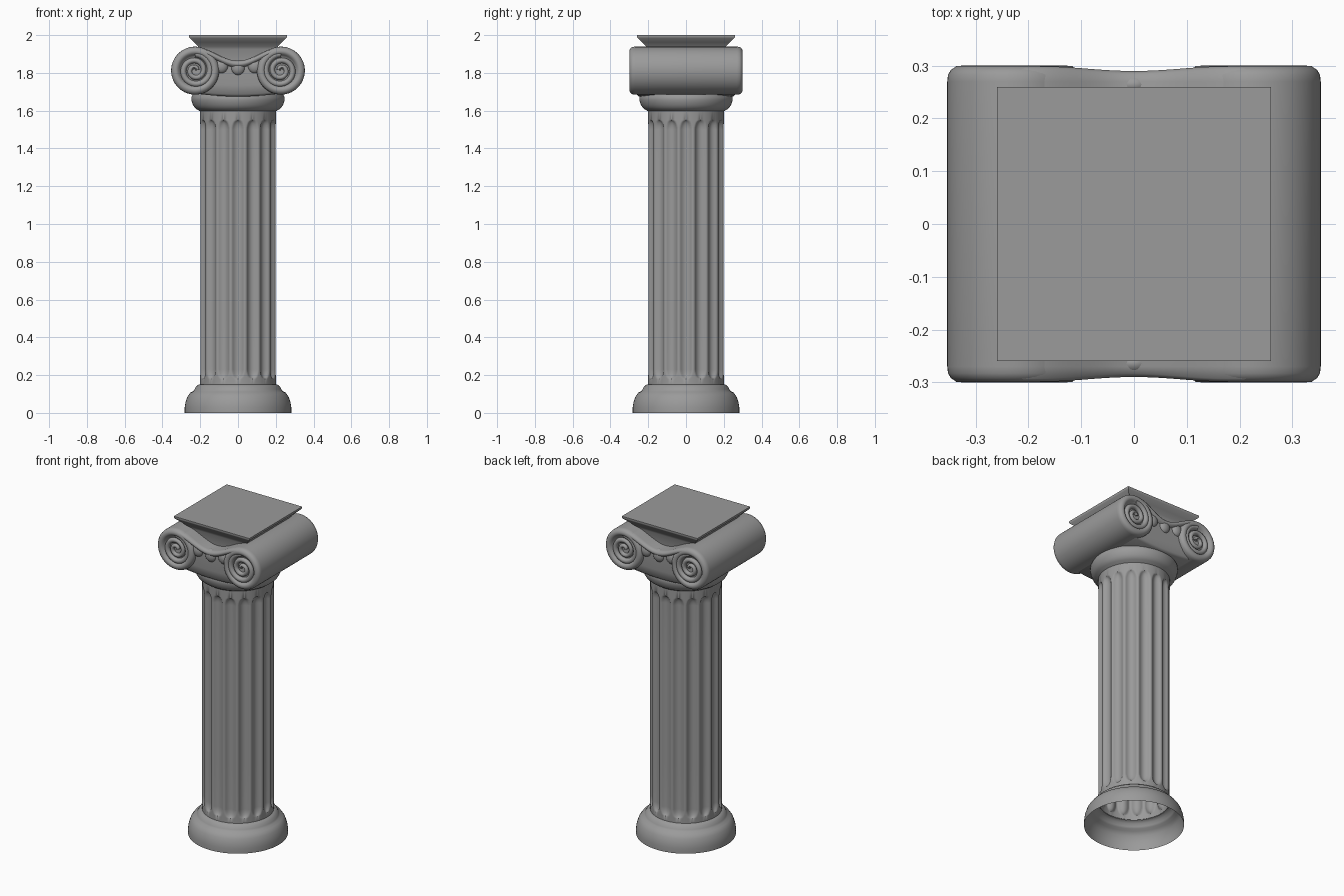
import bpy, bmesh
from math import pi, sin, cos, sqrt
from mathutils import Matrix

if "Cube" in bpy.data.objects:
    bpy.data.objects.remove(bpy.data.objects["Cube"])

stone = bpy.data.materials.new("stone")
stone.diffuse_color = (.325, .325, .325, 1)
stone.use_nodes = True
stone.node_tree.nodes["Principled BSDF"].inputs["Base Color"].default_value = stone.diffuse_color


def finish(name, bm, angle=40):
    bmesh.ops.recalc_face_normals(bm, faces=bm.faces)
    me = bpy.data.meshes.new(name)
    bm.to_mesh(me)
    bm.free()
    me.materials.append(stone)
    ob = bpy.data.objects.new(name, me)
    bpy.context.collection.objects.link(ob)
    bpy.ops.object.select_all(action='DESELECT')
    ob.select_set(True)
    bpy.context.view_layer.objects.active = ob
    bpy.ops.object.shade_smooth_by_angle(angle=angle * pi / 180)
    return ob


def loft(bm, rings, caps=False):
    """Skin a list of equally sized closed rings of points."""
    vs = [[bm.verts.new(p) for p in r] for r in rings]
    n = len(vs[0])
    for a, b in zip(vs, vs[1:]):
        for i in range(n):
            j = (i + 1) % n
            bm.faces.new((a[i], a[j], b[j], b[i]))
    if caps:
        bm.faces.new(vs[0])
        bm.faces.new(vs[-1])


def lathe(name, profile, seg, radius=lambda r, z, a: r, angle=40):
    bm = bmesh.new()
    angs = [2 * pi * i / seg for i in range(seg)]
    loft(bm, [[(radius(r, z, a) * cos(a), radius(r, z, a) * sin(a), z) for a in angs] for r, z in profile])
    return finish(name, bm, angle)


# base and necking, open underneath
lathe("base", [(.282, 0), (.282, .03), (.278, .055), (.268, .085), (.252, .108), (.236, .115),
               (.23, .125), (.222, .14), (.208, .15), (.2, .152)], 64)
lathe("neck_ring", [(.198, 1.594), (.206, 1.6), (.22, 1.608), (.231, 1.618), (.238, 1.63),
                    (.243, 1.642), (.247, 1.657), (.247, 1.672), (.238, 1.69)], 64)

# fluted shaft, 16 soft flutes with rounded ends
FLUTES = 16
Z0, Z1, RND = .18, 1.55, .05


def flute(r, z, a):
    t = (a * FLUTES / (2 * pi) + .5) % 1 * 2 - 1      # -1..1 across one flute
    end = min(z - Z0, Z1 - z)
    if end <= 0:
        return r
    w = .8 * sqrt(1 - (1 - min(end / RND, 1)) ** 2)
    d = max(0, 1 - (t / w) ** 2) if w > 0 else 0
    return r - .02 * d ** .75 * w / .8


ends = [0, .004, .01, .018, .028, .04, .05]
zs = [.15] + [Z0 + e for e in ends] + [.5, .87, 1.2] + [Z1 - e for e in reversed(ends)] + [1.6]
lathe("fluted_shaft", [(.202, z) for z in zs], FLUTES * 14, flute, 60)

# volute rolls lying along y, with recessed scroll faces
CX, CZ, R = .227, 1.812, .127
half = [(0, .274), (.07, .274), (.078, .278), (.084, .288), (.092, .297), (.1, .3), (.11, .299), (.12, .292),
        (.1255, .283), (R, .27)]
roll = half + [(r, -y) for r, y in reversed(half)]
turn = Matrix.Rotation(pi / 2, 3, 'X')
for side, tag in ((-1, "left"), (1, "right")):
    ob = lathe("volute_roll_" + tag, [(max(r, .0005), y) for r, y in roll], 56)
    for v in ob.data.vertices:
        v.co = turn @ v.co
    ob.location = (side * CX, 0, CZ)
    # raised spirals on the front and back faces
    for face in (-1, 1):
        bm = bmesh.new()
        rings, n = [], 100
        for i in range(n + 1):
            t = i / n
            r = .088 * (1 - t) + .012 * t
            th = pi / 2 - t * 2.2 * 2 * pi
            tube = .0175 * (1 - t) + .011 * t
            rings.append([(side * (r + tube * cos(k)) * -cos(th) + side * CX,
                           face * (.278 + 1.1 * tube * sin(k)),
                           CZ + (r + tube * cos(k)) * sin(th))
                          for k in [2 * pi * j / 10 for j in range(10)]])
        loft(bm, rings, caps=True)
        finish("scroll_%s_%s" % (tag, "front" if face < 0 else "back"), bm)


# sagging cushion between the volutes, with a raised rim
def sag(x):
    return 1.864 + .07 * (1 - cos(pi * min(abs(x) / .22, 1))) / 2


bm = bmesh.new()
rings = []
for i in range(33):
    x = -.22 + .44 * i / 32
    zt, zb = sag(x), 1.675 + .015 * (x / .22) ** 2
    out = .009 * (1 - cos(pi * min(abs(x) / .18, 1))) / 2
    h = [(.25, zb), (.262, zb + .012), (.27, zb + .06), (.27, zt - .036), (.281 + out, zt - .032),
         (.29 + out, zt - .022), (.29 + out, zt - .014), (.284 + out, zt - .004), (.27, zt)]
    rings.append([(x, -y, z) for y, z in h] + [(x, y, z) for y, z in reversed(h)])
loft(bm, rings, caps=True)
finish("cushion", bm, 50)

# hanging egg ornaments tucked under the rim
bm = bmesh.new()
for face in (-1, 1):
    for x in (-.089, 0, .089):
        m = Matrix.Translation((x, face * .264, 1.828 + .1 * abs(x))) @ Matrix.Diagonal((.037, .025, .04, 1))
        bmesh.ops.create_uvsphere(bm, u_segments=20, v_segments=12, radius=1, matrix=m)
finish("egg_ornaments", bm)

# square abacus flaring to the top
bm = bmesh.new()
loft(bm, [[(x * s, y * s, z) for x, y in ((-1, -1), (1, -1), (1, 1), (-1, 1))]
          for s, z in ((.2, 1.85), (.205, 1.925), (.212, 1.94), (.232, 1.962), (.257, 1.985), (.26, 1.99), (.26, 2))],
     caps=True)
finish("abacus", bm, 35)
